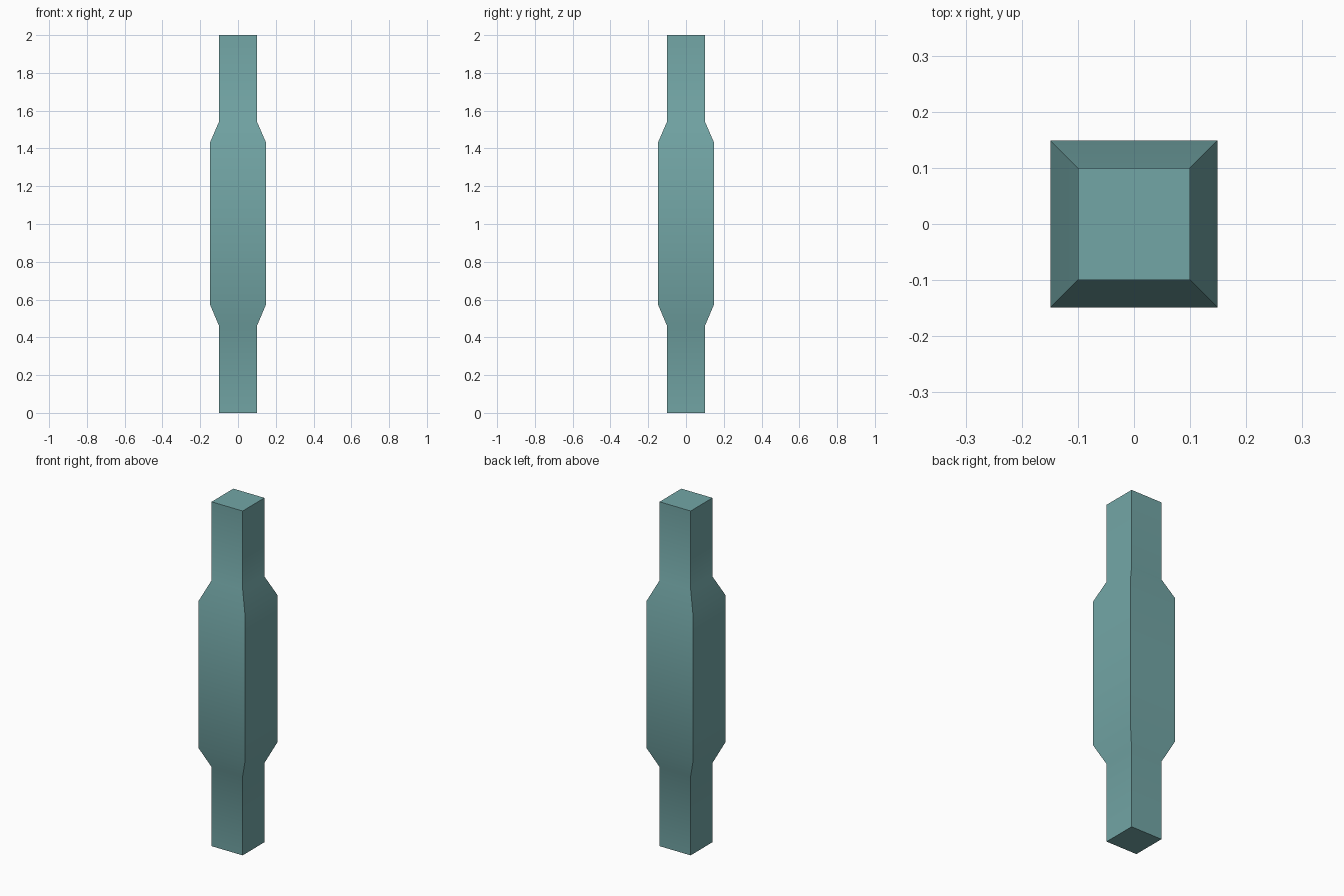
import bpy, bmesh
from math import radians

if "Cube" in bpy.data.objects:
    bpy.data.objects.remove(bpy.data.objects["Cube"])

# Half-width of the square section at each height
PROFILE = [(0.10, 0.0), (0.10, 0.46), (0.149, 0.575),
           (0.149, 1.43), (0.10, 1.543), (0.10, 2.0)]

# Square post with a thicker middle, lofted through its sections
bm = bmesh.new()
rings = [[bm.verts.new((sx * r, sy * r, z))
          for sx, sy in ((-1, -1), (1, -1), (1, 1), (-1, 1))]
         for r, z in PROFILE]
for low, high in zip(rings, rings[1:]):
    for i in range(4):
        j = (i + 1) % 4
        bm.faces.new((low[i], low[j], high[j], high[i]))
bm.faces.new(rings[0][::-1])
bm.faces.new(rings[-1])
bmesh.ops.recalc_face_normals(bm, faces=bm.faces[:])

mesh = bpy.data.meshes.new("square_post")
bm.to_mesh(mesh)
bm.free()
post = bpy.data.objects.new("square_post", mesh)
bpy.context.collection.objects.link(post)

# Muted teal finish
teal = bpy.data.materials.new("muted_teal")
teal.diffuse_color = (0.17, 0.38, 0.38, 1)
teal.use_nodes = True
teal.node_tree.nodes["Principled BSDF"].inputs["Base Color"].default_value = teal.diffuse_color
mesh.materials.append(teal)

# Soft shading along the tapers, sharp vertical corners and ends
bpy.context.view_layer.objects.active = post
post.select_set(True)
bpy.ops.object.shade_smooth_by_angle(angle=radians(30))
